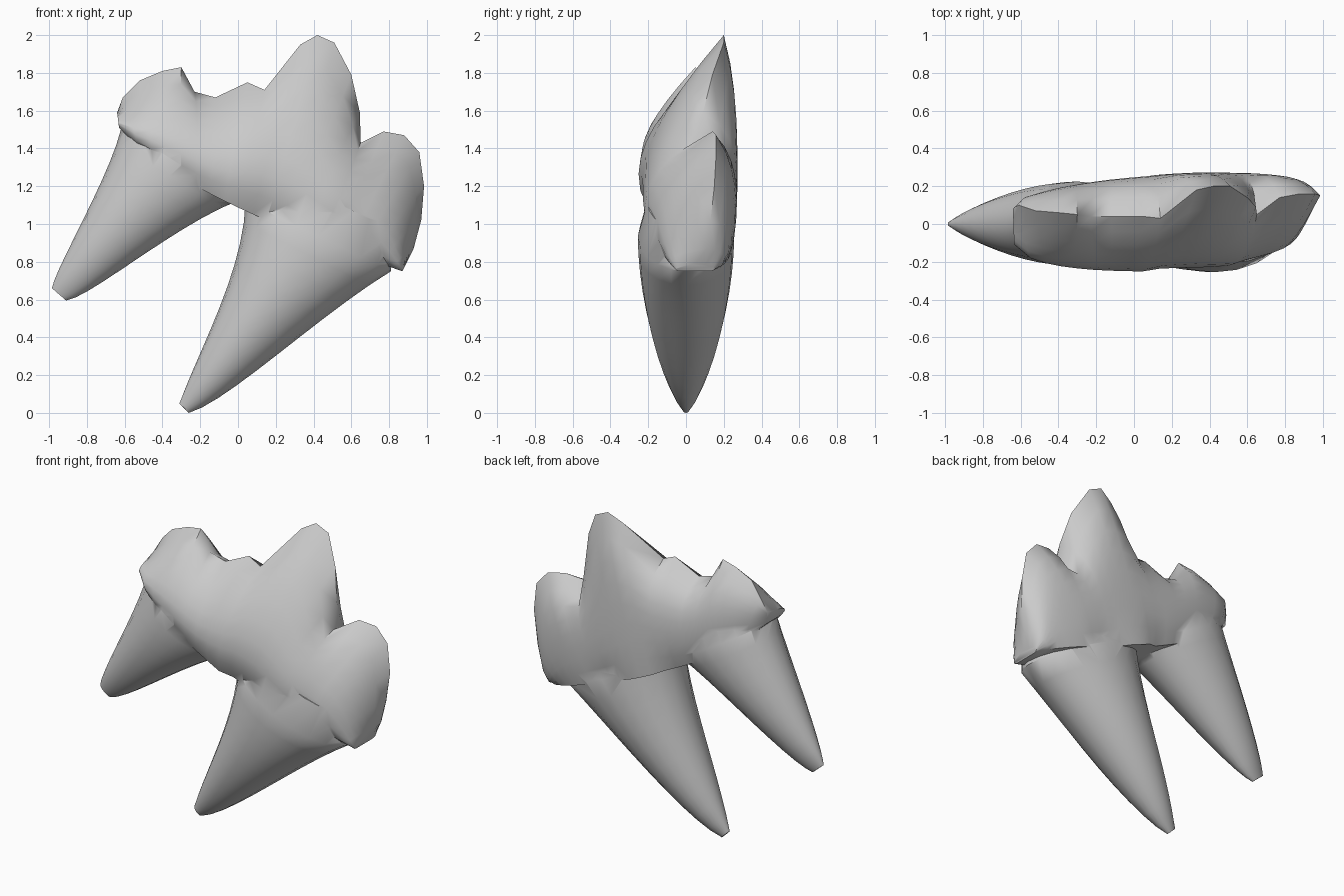
import bpy, bmesh
from math import cos, sin, pi, tau
from mathutils import Vector

cube = bpy.data.objects.get("Cube")
if cube:
    bpy.data.objects.remove(cube)

GREY = (0.6, 0.6, 0.6, 1)
enamel = bpy.data.materials.new("tooth grey")
enamel.use_nodes = True
enamel.diffuse_color = GREY
enamel.node_tree.nodes["Principled BSDF"].inputs["Base Color"].default_value = GREY


def loft(name, rings):
    """Skin a list of closed rings and cap both ends."""
    bm = bmesh.new()
    loops = [[bm.verts.new(p) for p in ring] for ring in rings]
    count = len(loops[0])
    for a, b in zip(loops, loops[1:]):
        for i in range(count):
            j = (i + 1) % count
            bm.faces.new((a[i], a[j], b[j], b[i]))
    bm.faces.new(loops[0][::-1])
    bm.faces.new(loops[-1])
    bmesh.ops.recalc_face_normals(bm, faces=bm.faces)
    mesh = bpy.data.meshes.new(name)
    bm.to_mesh(mesh)
    bm.free()
    mesh.materials.append(enamel)
    obj = bpy.data.objects.new(name, mesh)
    bpy.context.collection.objects.link(obj)
    return obj


def bezier(points, t):
    """Point on a cubic curve in the x-z plane."""
    a, b, c, d = (Vector((x, 0, z)) for x, z in points)
    s = 1 - t
    return a * s**3 + b * (3 * s * s * t) + c * (3 * s * t * t) + d * t**3


def oval(left, right, depth, sides=20):
    """Oval between two outline points."""
    middle, reach = (left + right) / 2, (right - left) / 2
    return [middle + reach * cos(tau * i / sides) + Vector((0, depth * sin(tau * i / sides), 0))
            for i in range(sides)]


def make_root(name, left_edge, right_edge, depth, taper, steps=10):
    """Tapered root from its tip up to a plug hidden inside the crown."""
    rings = []
    for i in range(steps + 1):
        t = i / steps
        rings.append(oval(bezier(left_edge, t), bezier(right_edge, t),
                          0.02 + (depth - 0.02) * sin(t * pi / 2) ** taper))
    middle = sum(rings[-1], Vector()) / len(rings[-1])
    plug = middle + Vector((0.09, 0, 0.18))
    rings.append([plug + (p - middle) * 0.8 for p in rings[-1]])
    return loft(name, rings)


def crown_slice(neck, ridge, soft, t, levels=8):
    """Slice from the neck up the bulging front, over the ridge, down the back."""
    bulge = sin(pi * (0.02 + 0.96 * t)) ** 0.28
    front = -0.28 * bulge * (1 - 0.5 * t ** 8)
    back = (0.18 + 0.16 * t) * bulge

    def side(depth, power, h):
        # Notches between the cusps fade out below the ridge
        p = neck.lerp(soft, h) + (ridge - soft) * h ** 3
        lean = h ** power + 0.25 * (1 - h) ** 6
        p.y = depth + (ridge.y - depth) * lean
        return p

    heights = [k / levels for k in range(levels)]
    return ([side(front, 2.2, h) for h in heights] + [ridge]
            + [side(back, 5, h) for h in reversed(heights)])


# Crown: the biting ridge runs over the cusps and down the left end
NECK = [(-.63, 1.51), (-.35, 1.18), (.35, .93), (.87, .75)]
RIDGE = [Vector(p) for p in [
    (-.64, .08, 1.59), (-.61, .1, 1.67), (-.52, .07, 1.76), (-.4, .06, 1.81),
    (-.3, .05, 1.83), (-.23, .04, 1.7), (-.12, .04, 1.67), (.05, .04, 1.75),
    (.14, .03, 1.71), (.33, .18, 1.95), (.42, .2, 2), (.51, .2, 1.96),
    (.6, .14, 1.79), (.645, .09, 1.59), (.65, .05, 1.43), (.77, .14, 1.49),
    (.88, .16, 1.47), (.96, .16, 1.38), (.985, .15, 1.2), (.97, .13, 1.02),
    (.93, .11, .87), (.89, .05, .79)]]
last = len(RIDGE) - 1
slices = []
for i, ridge in enumerate(RIDGE):
    t = (i / last) ** 0.75
    reach = min(2, i, last - i)
    near = RIDGE[i - reach:i + reach + 1]
    soft = sum(near, Vector((0, 0, 0))) / len(near)
    slices.append(crown_slice(bezier(NECK, t), ridge, soft, t))
tooth = loft("tooth", slices)

# Roots
right_root = make_root("right_root",
                       [(-.985, .66), (-.97, .76), (-.68, 1.25), (-.62, 1.5)],
                       [(-.91, .595), (-.78, .61), (-.3, 1.02), (.02, 1.13)], 0.225, 1.3)
left_root = make_root("left_root",
                      [(-.31, .05), (-.2, .35), (.03, .75), (.04, 1.12)],
                      [(-.26, 0), (-.05, .06), (.43, .52), (.81, .75)], 0.255, 1)

# Fuse the roots into the crown
bpy.context.view_layer.objects.active = tooth
for root in (right_root, left_root):
    fuse = tooth.modifiers.new("fuse", 'BOOLEAN')
    fuse.operation, fuse.solver, fuse.object = 'UNION', 'EXACT', root
    bpy.ops.object.modifier_apply(modifier=fuse.name)
    bpy.data.objects.remove(root)

bpy.ops.object.select_all(action='DESELECT')
tooth.select_set(True)
bpy.ops.object.shade_smooth_by_angle(angle=0.9)
